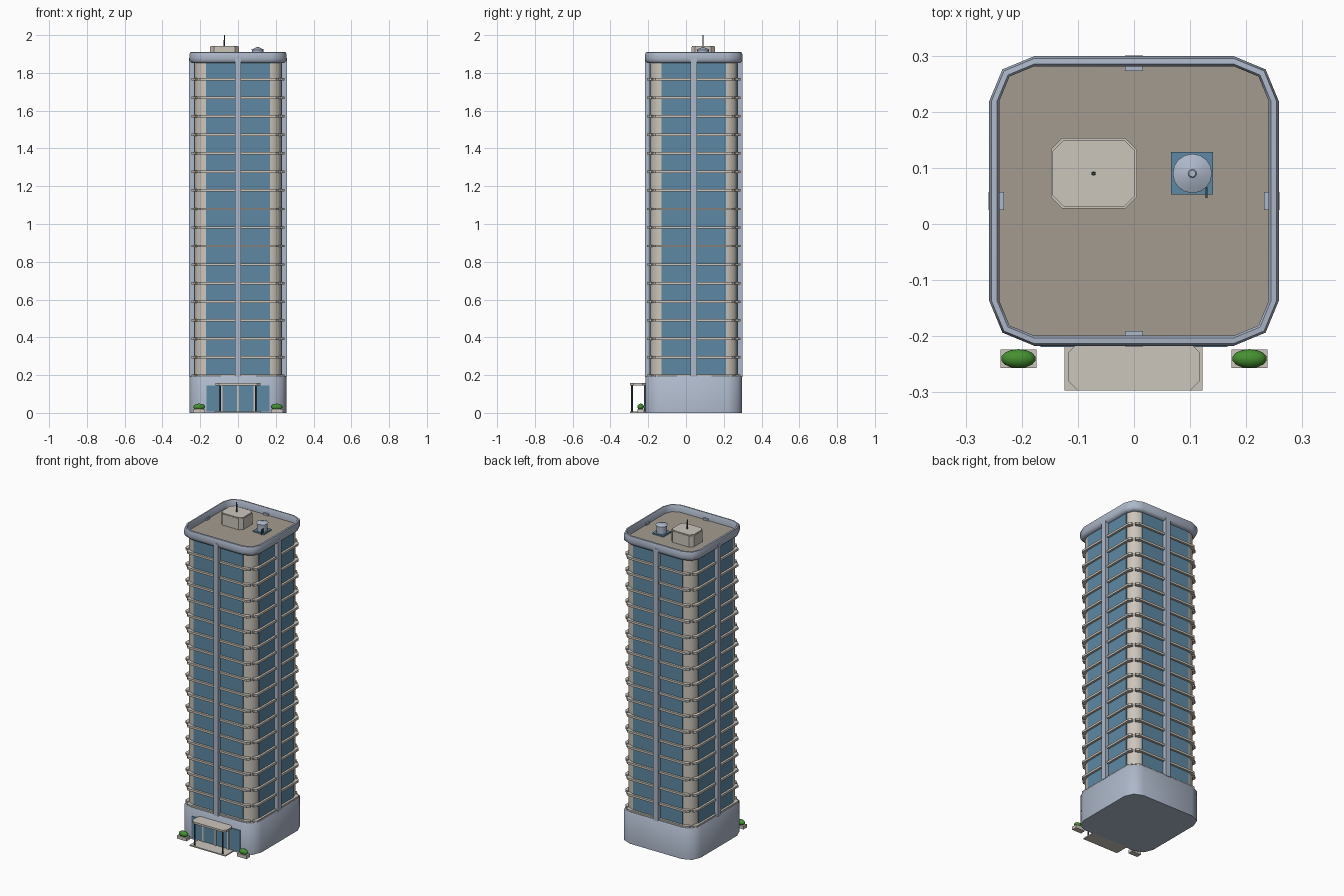
import bpy, bmesh, math
from mathutils import Matrix, Vector

if "Cube" in bpy.data.objects:
    bpy.data.objects.remove(bpy.data.objects["Cube"])

CY = 0.041       # tower centre in y
CORNER = 0.178   # centre of the rounded corners
FLOOR = 0.098    # storey height


def material(name, rgb):
    m = bpy.data.materials.new(name)
    m.use_nodes = True
    m.diffuse_color = (*rgb, 1)
    m.node_tree.nodes["Principled BSDF"].inputs["Base Color"].default_value = (*rgb, 1)
    return m


steel = material("pale blue grey", (0.42, 0.48, 0.59))
stone = material("warm stone", (0.60, 0.56, 0.50))
deck = material("roof taupe", (0.37, 0.33, 0.28))
glass = material("blue glass", (0.11, 0.25, 0.37))
dark = material("dark metal", (0.04, 0.07, 0.09))
leaf = material("leaf green", (0.06, 0.28, 0.03))


def finish(name, bm, mat, smooth=None):
    bmesh.ops.recalc_face_normals(bm, faces=bm.faces)
    me = bpy.data.meshes.new(name)
    bm.to_mesh(me)
    bm.free()
    me.materials.append(mat)
    ob = bpy.data.objects.new(name, me)
    bpy.context.collection.objects.link(ob)
    if smooth:
        bpy.ops.object.select_all(action='DESELECT')
        ob.select_set(True)
        bpy.context.view_layer.objects.active = ob
        bpy.ops.object.shade_smooth_by_angle(angle=math.radians(smooth))
    return ob


def add_box(bm, x, y, z, chamfer=0.0):
    """Box from (min, max) ranges, with optional cut vertical corners."""
    size = [b - a for a, b in (x, y, z)]
    mid = [(a + b) / 2 for a, b in (x, y, z)]
    vs = bmesh.ops.create_cube(bm, size=1, matrix=Matrix.Translation(mid) @ Matrix.Diagonal((*size, 1)))["verts"]
    if chamfer:
        edges = {e for v in vs for e in v.link_edges
                 if abs(e.verts[0].co.z - e.verts[1].co.z) > size[2] / 2}
        bmesh.ops.bevel(bm, geom=list(edges), offset=chamfer, segments=1, affect='EDGES')


def box(name, mat, x, y, z, chamfer=0.0):
    bm = bmesh.new()
    add_box(bm, x, y, z, chamfer)
    return finish(name, bm, mat)


def rounded_loft(name, mat, profile, closed=False):
    """Loft rounded-square rings given as (half width, height)."""
    bm = bmesh.new()
    rings = []
    for half, z in profile:
        ring = []
        for q in range(4):
            for s in range(3):
                a = math.radians(q * 90 + s * 45)
                c = math.radians(q * 90 + 45)
                d = CORNER * math.sqrt(2)
                r = half - CORNER
                ring.append(bm.verts.new((d * math.cos(c) + r * math.cos(a),
                                          CY + d * math.sin(c) + r * math.sin(a), z)))
        rings.append(ring)
    pairs = list(zip(rings, rings[1:]))
    if closed:
        pairs.append((rings[-1], rings[0]))
    else:
        bm.faces.new(rings[0])
        bm.faces.new(rings[-1])
    for lo, hi in pairs:
        for i in range(len(lo)):
            j = (i + 1) % len(lo)
            bm.faces.new((lo[i], lo[j], hi[j], hi[i]))
    return finish(name, bm, mat, 50)


def cone(name, mat, at, r1, r2, height, sides):
    bm = bmesh.new()
    bmesh.ops.create_cone(bm, cap_ends=True, segments=sides, radius1=r1, radius2=r2, depth=height,
                          matrix=Matrix.Translation(Vector(at) + Vector((0, 0, height / 2))))
    return finish(name, bm, mat, 40)


# Base, shaft, roof deck and hollow crown
rounded_loft("base", steel, [(0.256, 0), (0.256, 0.19), (0.252, 0.195)])
rounded_loft("shaft", stone, [(0.23, 0.19), (0.23, 1.86)])
rounded_loft("roof_deck", deck, [(0.242, 1.856), (0.242, 1.868)])
rounded_loft("crown", steel, [(0.228, 1.852), (0.246, 1.853), (0.255, 1.862), (0.258, 1.875),
                              (0.258, 1.895), (0.254, 1.909), (0.244, 1.91), (0.24, 1.904),
                              (0.24, 1.86)], closed=True)

# Each facade: glazing, floor ledges and a central pier
for side, turn in (("front", 0), ("left", 90), ("back", 180), ("right", 270)):
    place = Matrix.Translation((0, CY, 0)) @ Matrix.Rotation(math.radians(turn), 4, 'Z')
    glazing = box(side + "_glazing", glass, (-0.17, 0.17), (-0.234, -0.225), (0.195, 1.856))
    pier = box(side + "_pier", steel, (-0.016, 0.016), (-0.259, -0.232), (0.19, 1.88))
    bm = bmesh.new()
    for i in range(17):
        z = 0.197 + i * FLOOR
        add_box(bm, (-0.216, 0.216), (-0.247, -0.21), (z - 0.006, z + 0.007), 0.014)
    ledges = finish(side + "_ledges", bm, stone)
    for ob in (glazing, pier, ledges):
        ob.data.transform(place)

# Rooftop: plant room, antenna and water tank
box("plant_room", stone, (-0.148, 0.005), (0.028, 0.153), (1.865, 1.937), 0.02)
box("plant_room_cap", stone, (-0.145, 0.002), (0.031, 0.15), (1.936, 1.942), 0.02)
cone("antenna", dark, (-0.072, 0.09, 1.94), 0.004, 0.003, 0.06, 8)
box("tank_plinth", glass, (0.066, 0.141), (0.053, 0.128), (1.865, 1.876))
cone("tank", steel, (0.104, 0.09, 1.874), 0.031, 0.031, 0.05, 16)
cone("tank_lid", steel, (0.104, 0.09, 1.922), 0.035, 0.01, 0.012, 16)
cone("tank_knob", steel, (0.104, 0.09, 1.93), 0.011, 0.006, 0.006, 12)
box("tank_pipe", dark, (0.127, 0.131), (0.046, 0.066), (1.868, 1.9))

# Entrance: glazed wall, door frames, step, canopy and posts
FRONT = CY - 0.256
box("entrance_glazing", glass, (-0.167, 0.167), (FRONT - 0.004, FRONT + 0.004), (0.008, 0.144))
bm = bmesh.new()
for x in (-0.086, 0, 0.086):
    add_box(bm, (x - 0.004, x + 0.004), (FRONT - 0.008, FRONT), (0.006, 0.144))
finish("door_frames", bm, stone)
box("entrance_step", stone, (-0.124, 0.122), (-0.297, -0.21), (0, 0.007))
box("canopy", stone, (-0.118, 0.118), (-0.297, -0.212), (0.145, 0.157), 0.018)
for side, x in (("right", -0.096), ("left", 0.096)):
    cone(side + "_canopy_post", dark, (x, -0.286, 0.005), 0.005, 0.005, 0.142, 10)

# Planters with clipped shrubs
for side, x in (("right", -0.206), ("left", 0.206)):
    box(side + "_planter", stone, (x - 0.032, x + 0.032), (-0.257, -0.224), (0, 0.02))
    bm = bmesh.new()
    bmesh.ops.create_uvsphere(bm, u_segments=14, v_segments=8, radius=1,
                              matrix=Matrix.Translation((x, -0.24, 0.032)) @ Matrix.Diagonal((0.031, 0.017, 0.017, 1)))
    finish(side + "_shrub", bm, leaf, 50)
